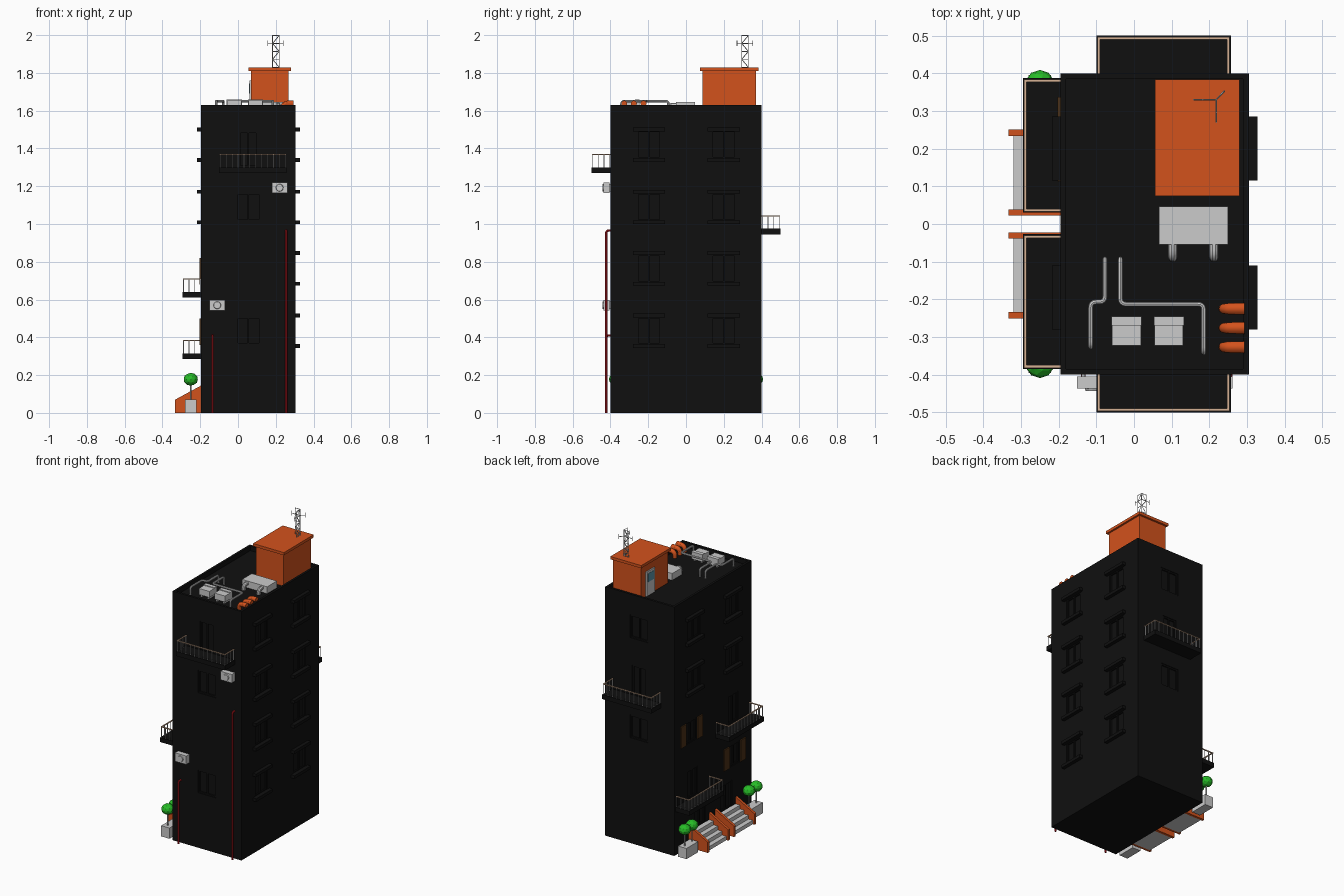
import bpy, bmesh, math
from mathutils import Vector, Matrix

if "Cube" in bpy.data.objects:
    bpy.data.objects.remove(bpy.data.objects["Cube"])

def mat(name, c):
    m = bpy.data.materials.new(name)
    m.diffuse_color = (*c, 1)
    m.use_nodes = True
    m.node_tree.nodes["Principled BSDF"].inputs["Base Color"].default_value = m.diffuse_color
    return m

BLACK = mat("black_wall", (.005, .005, .005))
ORANGE = mat("orange_plaster", (.65, .085, .012))
RED = mat("red_pipe", (.5, .01, .015))
TAN = mat("tan_rail", (.68, .45, .3))
BROWN = mat("brown_shutter", (.07, .03, .008))
GREEN = mat("green_leaf", (.02, .5, .02))
GLASS = mat("blue_glass", (.1, .3, .4))

def finish(name, bm, m=None):
    bmesh.ops.recalc_face_normals(bm, faces=bm.faces)
    me = bpy.data.meshes.new(name)
    bm.to_mesh(me)
    bm.free()
    ob = bpy.data.objects.new(name, me)
    bpy.context.collection.objects.link(ob)
    if m:
        me.materials.append(m)
    return ob

def boxes(name, items, m=None):
    """One object from (x0, x1, y0, y1, z0, z1) boxes."""
    bm = bmesh.new()
    for a, b, c, d, e, f in items:
        M = Matrix.Translation(((a+b)/2, (c+d)/2, (e+f)/2)) @ Matrix.Diagonal((abs(b-a), abs(d-c), abs(f-e), 1))
        bmesh.ops.create_cube(bm, size=1, matrix=M)
    return finish(name, bm, m)

X0, X1, Y = -.195, .305, .4
def wall(side, u0, u1, d0, d1, z0, z1):
    """Box placed on a wall: u along it, d outward from it."""
    return {"front": (u0, u1, -Y-d1, -Y-d0, z0, z1), "back": (u0, u1, Y+d0, Y+d1, z0, z1),
            "left": (X0-d1, X0-d0, u0, u1, z0, z1), "right": (X1+d0, X1+d1, u0, u1, z0, z1)}[side]

def pipe(name, pts, r, m=None, fillet=.015, sides=2, radii=None):
    """Round tube along points with rounded corners."""
    pts = [Vector(p) for p in pts]
    path = [pts[0]]
    for a, p, b in zip(pts, pts[1:], pts[2:]):
        s, e = p + (a-p).normalized()*fillet, p + (b-p).normalized()*fillet
        path += [s.lerp(p, t).lerp(p.lerp(e, t), t) for t in (0, .25, .5, .75, 1)]
    path.append(pts[-1])
    cu = bpy.data.curves.new(name, 'CURVE')
    cu.dimensions = '3D'
    cu.bevel_depth, cu.bevel_resolution, cu.use_fill_caps = r, sides, True
    sp = cu.splines.new('POLY')
    sp.points.add(len(path)-1)
    for i, p in enumerate(path):
        sp.points[i].co = (*p, 1)
        if radii:
            sp.points[i].radius = radii[0] + (radii[1]-radii[0])*i/(len(path)-1)
    ob = bpy.data.objects.new(name, cu)
    bpy.context.collection.objects.link(ob)
    if m:
        cu.materials.append(m)
    bpy.ops.object.select_all(action='DESELECT')
    ob.select_set(True)
    bpy.context.view_layer.objects.active = ob
    bpy.ops.object.convert(target='MESH')
    bpy.ops.object.shade_smooth_by_angle()

# Windows and doors
cuts, frames, ledges = [(X0+.015, X1-.015, -Y+.015, Y-.015, 1.60, 1.75)], [], []
def opening(side, u, z0, z1, w=.065, ledge=False, door=False):
    cuts.append(wall(side, u-w, u+w, -.012, .02, z0, z1))
    t = .009
    for a, b, c, d in ((u-w, u-w+t, z0, z1), (u+w-t, u+w, z0, z1), (u-w+t, u+w-t, z1-t, z1),
                       (u-w+t, u+w-t, z0, z0+t), (u-t/2, u+t/2, z0+t, z1-t)):
        frames.append(wall(side, a, b, -.014, -.004, c, d))
    if ledge:
        for z in (z0-.012, z1):
            ledges.append(wall(side, u-w-.02, u+w+.02, -.003, .023, z-.004, z+.016))

LEVELS = (.36, .69, 1.015, 1.345)
for u in (-.195, .2):
    for z in LEVELS:
        opening("right", u, z, z+.15, ledge=True)
    for z in LEVELS[2:]:
        opening("left", u, z, z+.15, ledge=True)
for z in (.36, 1.015):
    opening("front", .055, z, z+.15)
for z in (.69, 1.345):
    opening("back", .06, z, z+.15)
opening("front", .055, 1.302, 1.49, .05)
opening("back", .06, .977, 1.17, .05)
opening("left", -.21, .642, .83, .05)
opening("left", .21, .317, .50, .05)
opening("left", .225, .68, .82, .055)
opening("left", -.22, .36, .50, .055)
for u in (-.135, .135):
    opening("left", u, .10, .27, .06)

# Main block with cut openings and sunken roof
body = boxes("building_body", [(X0, X1, -Y, Y, 0, 1.63)], BLACK)
cutter = boxes("opening_cutter", cuts)
cutter.hide_render = True
mod = body.modifiers.new("openings", 'BOOLEAN')
mod.operation, mod.object, mod.solver = 'DIFFERENCE', cutter, 'EXACT'
bpy.context.view_layer.objects.active = body
bpy.ops.object.modifier_apply(modifier=mod.name)
bpy.data.objects.remove(cutter)
boxes("window_frames", frames, BLACK)
boxes("window_ledges", ledges, BLACK)
boxes("shutters", [wall("left", u-.027, u+.027, 0, .008, z, z+.14)
                   for u, z in ((.31, .68), (.14, .68), (-.137, .36), (-.305, .36))], BROWN)

# Balconies
def balcony(name, side, u0, u1, z):
    boxes(name + "_slab", [wall(side, u0, u1, 0, .1, z, z+.03)], BLACK)
    a, b, h, top = u0+.003, u1-.003, .007, z+.1
    boxes(name + "_handrail", [wall(side, a, b, .097-h, .097, top-.004, top+.001),
                               wall(side, a, a+h, 0, .09, top-.004, top+.001),
                               wall(side, b-h, b, 0, .09, top-.004, top+.001)], TAN)
    n, r = 11, .0018
    posts = [(a+h/2 + (b-a-h)*i/n, .0935) for i in range(n+1)]
    posts += [(u, d) for u in (a+h/2, b-h/2) for d in (.004, .034, .064)]
    boxes(name + "_balusters", [wall(side, u-r, u+r, d-r, d+r, z+.03, top-.004) for u, d in posts])

balcony("front_balcony", "front", -.1, .257, 1.27)
balcony("back_balcony", "back", -.1, .257, .945)
balcony("left_upper_balcony", "left", -.385, -.027, .61)
balcony("left_lower_balcony", "left", .03, .387, .285)

# Entrance stairs, planters and trees on both sides
for s, tag in ((-1, "near"), (1, "far")):
    boxes(tag + "_steps", [(-.32+.031*i, X0, s*.038, s*.235, .025*i, .025*(i+1)) for i in range(4)])
    for k, y in enumerate((.022, .234)):
        bm = bmesh.new()
        f = bm.faces.new([bm.verts.new((x, s*y, z)) for x, z in ((-.333, 0), (X0, 0), (X0, .145), (-.333, .07))])
        ex = bmesh.ops.extrude_face_region(bm, geom=[f])
        bmesh.ops.translate(bm, verts=[v for v in ex['geom'] if isinstance(v, bmesh.types.BMVert)], vec=(0, s*.017, 0))
        finish(f"{tag}_stair_wall_{k}", bm, ORANGE)
    boxes(tag + "_planter", [(-.28, -.22, s*.275, s*.395, 0, .07)])
    for y in (.295, .37):
        bm = bmesh.new()
        bmesh.ops.create_icosphere(bm, subdivisions=2, radius=.039, matrix=Matrix.Translation((-.25, s*y, .178)) @ Matrix.Diagonal((1, 1, .87, 1)))
        finish(tag + "_tree_crown", bm, GREEN)
        pipe(tag + "_tree_trunk", [(-.25, s*y, .06), (-.25, s*y, .15)], .004, None, sides=1)

# Red drain pipes and wall cooling units
for x, z in ((.255, .965), (-.135, .41)):
    pipe("drain_pipe", [(x, -.422, 0), (x, -.422, z), (x, -.395, z)], .006, RED, .012)
for x, z in ((.22, 1.192), (-.11, .57)):
    boxes("wall_cooler", [(x-.041, x+.041, -.437, -.405, z-.028, z+.028),
                          (x-.03, x-.02, -.41, -.398, z-.02, z+.02), (x+.02, x+.03, -.41, -.398, z-.02, z+.02)])
    bm = bmesh.new()
    bmesh.ops.create_cone(bm, cap_ends=True, segments=12, radius1=.021, radius2=.018, depth=.008,
                          matrix=Matrix.Translation((x, -.439, z)) @ Matrix.Rotation(math.pi/2, 4, 'X'))
    finish("wall_cooler_fan", bm)

# Roof house with cap and door
boxes("roof_house", [(.068, .268, .088, .37, 1.595, 1.812)], ORANGE)
boxes("roof_house_cap", [(.056, .28, .075, .383, 1.81, 1.828)], ORANGE)
boxes("roof_door", [(.06, .07, .235, .32, 1.60, 1.76)])
boxes("roof_door_glass", [(.058, .062, .25, .305, 1.69, 1.745)], GLASS)

# Roof equipment
for x in (-.02, .0925):
    boxes("roof_cooler", [(x-.038, x+.038, -.322, -.247, 1.615, 1.655), (x-.04, x+.04, -.27, -.245, 1.612, 1.66),
                          (x-.03, x-.02, -.315, -.255, 1.598, 1.62), (x+.02, x+.03, -.315, -.255, 1.598, 1.62)])
boxes("roof_duct", [(.067, .249, -.054, .047, 1.598, 1.645)])
for x in (.103, .212):
    pipe("duct_elbow", [(x, -.04, 1.63), (x, -.088, 1.63), (x, -.088, 1.595)], .0125, None, .02, 3)
ZP = 1.65
pipe("roof_pipe_left", [(-.115, -.327, 1.598), (-.115, -.327, ZP), (-.115, -.207, ZP), (-.077, -.207, ZP),
                        (-.077, -.093, ZP), (-.077, -.093, 1.598)], .0065)
pipe("roof_pipe_right", [(-.036, -.093, 1.598), (-.036, -.093, ZP), (-.036, -.213, ZP), (.185, -.213, ZP),
                         (.185, -.342, ZP), (.185, -.342, 1.598)], .0065)
for y in (-.225, -.276, -.327):
    pipe("orange_vent", [(.238, y, 1.598), (.238, y, 1.638), (.294, y, 1.638)], .015, ORANGE, .025, 4, (.85, 1.05))

# Lattice mast with aerial arms
cx, cy, w, n = .218, .33, .035, 4
bars = [((x, y, 1.825), (x, y, 2.0)) for x, y in ((cx, cy), (cx-w, cy), (cx, cy-w))]
for dx, dy in ((-w, 0), (0, -w)):
    for i in range(n+1):
        z, h = 1.83 + .042*i, .042
        bars.append(((cx, cy, z), (cx+dx, cy+dy, z)))
        if i < n:
            a, b = (cx, cy), (cx+dx, cy+dy)
            if i % 2:
                a, b = b, a
            bars.append(((*a, z), (*b, z+h)))
for x, y in ((.158, cy), (cx, .27), (.24, .353)):
    bars += [((cx, cy, 1.957), (x, y, 1.957)), ((x, y, 1.942), (x, y, 1.972))]
for a, b in bars:
    pipe("mast_bar", [a, b], .0021, None, sides=0)
